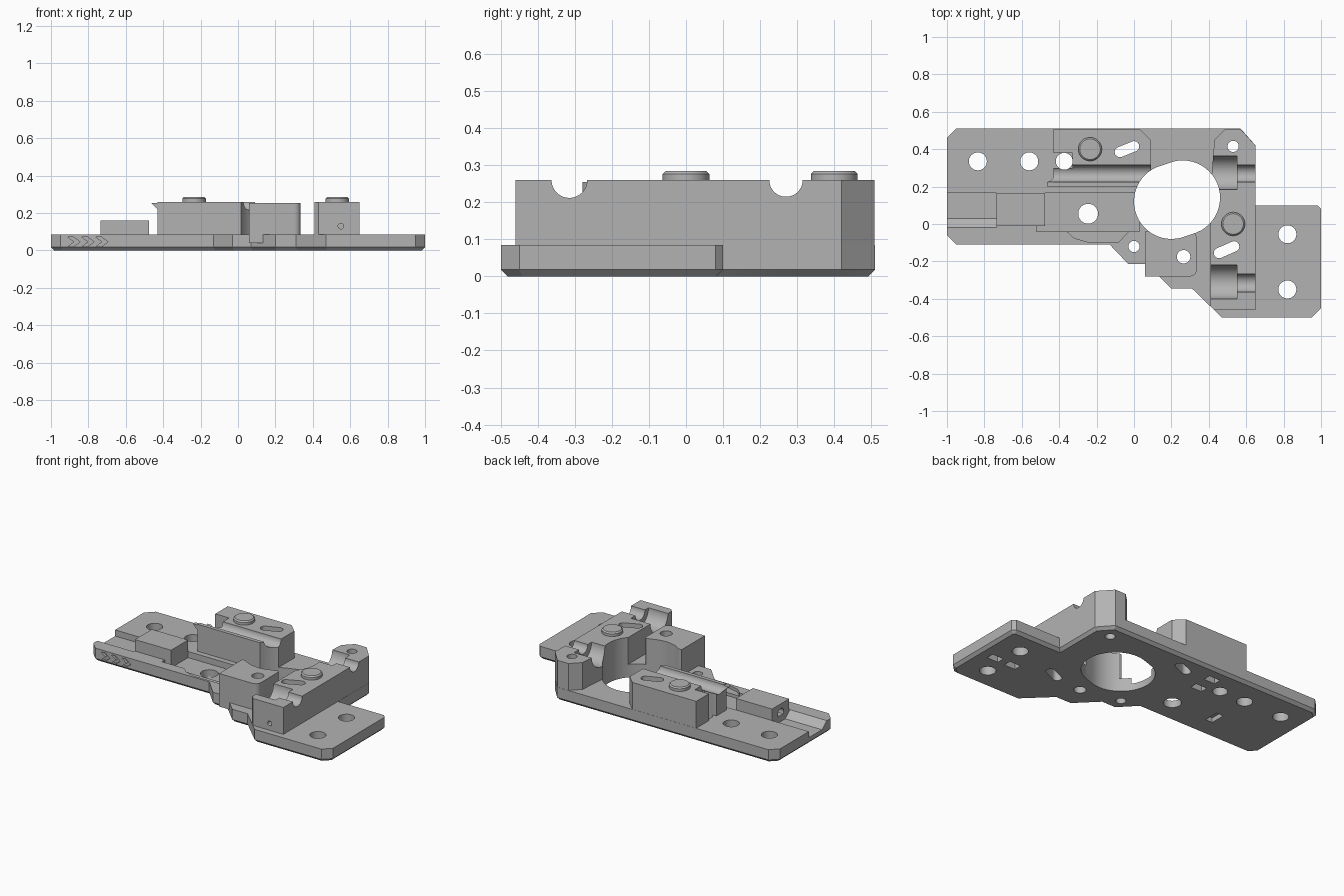
import bpy, bmesh, math
from mathutils import Vector

cube = bpy.data.objects.get("Cube")
if cube:
    bpy.data.objects.remove(cube, do_unlink=True)

grey = bpy.data.materials.new("light grey")
grey.use_nodes = True
GREY = (0.45, 0.45, 0.45, 1)
grey.diffuse_color = GREY
grey.node_tree.nodes["Principled BSDF"].inputs["Base Color"].default_value = GREY

TOP, DECK = 0.26, 0.085


def stadium(a, b, r, n=24):
    """Rounded slot outline between two centres."""
    d = math.atan2(b[1] - a[1], b[0] - a[0])
    pts = []
    for c, start in ((a, d + math.pi / 2), (b, d - math.pi / 2)):
        for i in range(n):
            t = start + math.pi * (i + 0.5) / n
            pts.append((c[0] + r * math.cos(t), c[1] + r * math.sin(t)))
    return pts


def disc(x, y, r):
    return stadium((x, y), (x, y), r)


def rect(x0, x1, y0, y1):
    return [(x0, y0), (x1, y0), (x1, y1), (x0, y1)]


def prism(name, pts, lo, hi, axis="z", bevel=0, bevel_at=None):
    """Extrude an outline along an axis; bevel edges of the face at one end."""
    place = {"z": lambda a, b, t: (a, b, t),
             "x": lambda a, b, t: (t, a, b),
             "y": lambda a, b, t: (a, t, b)}[axis]
    bm = bmesh.new()
    ends = [[bm.verts.new(place(a, b, t)) for a, b in pts] for t in (lo, hi)]
    caps = [bm.faces.new(e) for e in ends]
    n = len(pts)
    for i in range(n):
        j = (i + 1) % n
        bm.faces.new((ends[0][i], ends[0][j], ends[1][j], ends[1][i]))
    bmesh.ops.recalc_face_normals(bm, faces=bm.faces)
    if bevel:
        cap = caps[bevel_at]
        bmesh.ops.bevel(bm, geom=list(cap.edges), offset=bevel,
                        segments=1, affect="EDGES")
    mesh = bpy.data.meshes.new(name)
    bm.to_mesh(mesh)
    bm.free()
    mesh.materials.append(grey)
    obj = bpy.data.objects.new(name, mesh)
    bpy.context.collection.objects.link(obj)
    return obj


def select(obj):
    bpy.ops.object.select_all(action="DESELECT")
    obj.select_set(True)
    bpy.context.view_layer.objects.active = obj


def carve(obj, cutters):
    select(obj)
    for c in cutters:
        mod = obj.modifiers.new("cut", "BOOLEAN")
        mod.operation, mod.solver, mod.object = "DIFFERENCE", "EXACT", c
        bpy.ops.object.modifier_apply(modifier=mod.name)


def round_upright(obj, width, test):
    """Round chosen vertical edges of a part."""
    bm = bmesh.new()
    bm.from_mesh(obj.data)
    edges = [e for e in bm.edges
             if abs(e.verts[0].co.z - e.verts[1].co.z) > 0.1 and test(e.verts[0].co)]
    bmesh.ops.bevel(bm, geom=edges, offset=width, segments=5, profile=0.5, affect="EDGES")
    bm.to_mesh(obj.data)
    bm.free()


# Main parts
outline = [(-1, 0.46), (-0.95, 0.51), (0.57, 0.51), (0.65, 0.42), (0.65, 0.1),
           (0.98, 0.1), (1, 0.08), (1, -0.45), (0.95, -0.5), (0.47, -0.5),
           (0.31, -0.345), (0.2, -0.345), (0.07, -0.215), (-0.03, -0.215),
           (-0.13, -0.11), (-0.95, -0.11), (-1, -0.06)]
base = prism("base_plate", outline, 0, DECK, bevel=0.018, bevel_at=0)
rear = prism("rear_block", [(-0.43, 0.2), (0.09, 0.2), (0.09, 0.45), (0.03, 0.509),
                            (-0.43, 0.509)], 0.04, TOP)
right = prism("right_block", [(0.41, -0.44), (0.43, -0.46), (0.649, -0.46), (0.649, 0.42),
                              (0.569, 0.509), (0.49, 0.509), (0.43, 0.45), (0.41, 0.2)],
              0.04, TOP)
centre = prism("centre_block", rect(0.06, 0.335, -0.28, -0.04), 0.04, 0.255)
round_upright(centre, 0.035, lambda v: v.x > 0.3)
post = prism("front_post", [(-0.1, -0.135), (-0.025, -0.214), (0.068, -0.214), (0.12, -0.165),
                            (0.12, -0.04), (0.03, -0.04), (-0.03, -0.095), (-0.1, -0.1)],
             0.03, 0.283)
round_upright(post, 0.02, lambda v: v.y < -0.09)
clamp = prism("clamp_block", rect(-0.735, -0.475, -0.01, 0.165), 0.03, 0.16)
lip = prism("groove_lip", [(-0.465, 0.255), (-0.42, 0.255), (-0.42, 0.215), (-0.43, 0.22)],
            0.2, 0.245, "y")

# Curved feet beside the open rear span
feet = []
for name, x, s in (("rear_foot", 0.09, 1), ("right_foot", 0.43, -1)):
    arc = [(x + s * 0.06 * (1 - math.sin(t)), DECK + 0.06 * (1 - math.cos(t)))
           for t in (math.pi / 2 * i / 8 for i in range(9))]
    feet.append(prism(name, arc + [(x - s * 0.01, DECK - 0.01), (x - s * 0.01, DECK + 0.06)],
                      0.27, 0.509, "y"))

# Through holes, slots and the large opening
holes = [prism("opening_cutter", stadium((0.2, 0.12), (0.26, 0.14), 0.2), -0.1, 0.5)]
for x, y, r in ((-0.835, 0.335, 0.048), (-0.56, 0.335, 0.048), (-0.373, 0.335, 0.045),
                (-0.245, 0.055, 0.053), (0, -0.12, 0.03), (0.265, -0.175, 0.036),
                (0.53, 0.415, 0.03), (0.82, -0.055, 0.048), (0.82, -0.35, 0.048)):
    holes.append(prism("hole_cutter", disc(x, y, r), -0.1, 0.5))
for a, b in (((0.455, -0.155), (0.535, -0.12)), ((-0.075, 0.385), (0, 0.415))):
    holes.append(prism("slot_cutter", stadium(a, b, 0.028), -0.1, 0.5))

# Rod grooves and their wider pockets
rear_rod = prism("rod_cutter", disc(0.27, TOP, 0.045), -0.6, 0.8, "x")
front_rod = prism("rod_cutter", disc(-0.315, TOP, 0.048), 0.38, 0.8, "x")
pockets = [prism("pocket_cutter", disc(y, TOP, 0.09), 0.36, 0.55, "x") for y in (0.275, -0.31)]
notch = prism("notch_cutter", rect(-0.5, -0.33, 0.3, 0.38), DECK, 0.4)
pin = prism("pin_cutter", disc(0.55, 0.13, 0.015), -0.6, -0.4, "y")
bore = prism("bore_cutter", disc(0.075, 0.1, 0.03), -0.8, -0.65, "x")

# Plate recesses, underside pockets and engraved arrows
recess = [
    prism("channel_cutter", [(0.165, 0.2), (0.165, 0.045), (0.03, 0.045), (-0.02, DECK),
                             (-0.02, 0.2)], -1.1, -0.735, "x"),
    prism("tray_cutter", rect(-0.52, 0.03, -0.04, 0.165), 0.045, 0.2),
    prism("step_cutter", [(-0.37, -0.03), (-0.32, -0.075), (-0.25, -0.095), (-0.08, -0.095),
                          (-0.02, -0.03)], 0.065, 0.2),
    prism("nut_cutter", rect(-0.57, -0.52, 0.03, 0.13), -0.1, 0.08)]
for x, y in ((-0.25, 0.41), (-0.25, 0.29), (0.75, -0.21), (0.88, -0.21)):
    recess.append(prism("square_cutter", rect(x - 0.04, x + 0.04, y - 0.025, y + 0.025),
                        -0.1, 0.045))
for i in range(3):
    x = -0.91 + 0.075 * i
    recess.append(prism("arrow_cutter", [(x, 0.02), (x + 0.03, 0.02), (x + 0.065, 0.046),
                                         (x + 0.03, 0.072), (x, 0.072), (x + 0.035, 0.046)],
                        -0.2, -0.095, "y"))

carve(base, holes + recess)
carve(rear, holes + [rear_rod, notch])
carve(right, holes + [rear_rod, front_rod, pin] + pockets)
carve(centre, holes)
carve(post, holes)
carve(clamp, [bore])
carve(lip, [rear_rod])
for foot in feet:
    carve(foot, holes[:1] + pockets[:1])

for c in holes + recess + pockets + [rear_rod, front_rod, notch, pin, bore]:
    bpy.data.objects.remove(c, do_unlink=True)

# Raised round buttons and the rim of the centre hole
buttons = [prism(n, disc(x, y, 0.063), TOP - 0.01, 0.285, bevel=0.008, bevel_at=1)
           for n, x, y in (("rear_button", -0.235, 0.4), ("right_button", 0.53, 0))]

for obj in [base, rear, right, centre, post, clamp, lip] + feet + buttons:
    select(obj)
    bpy.ops.object.shade_smooth_by_angle(angle=math.radians(30))
